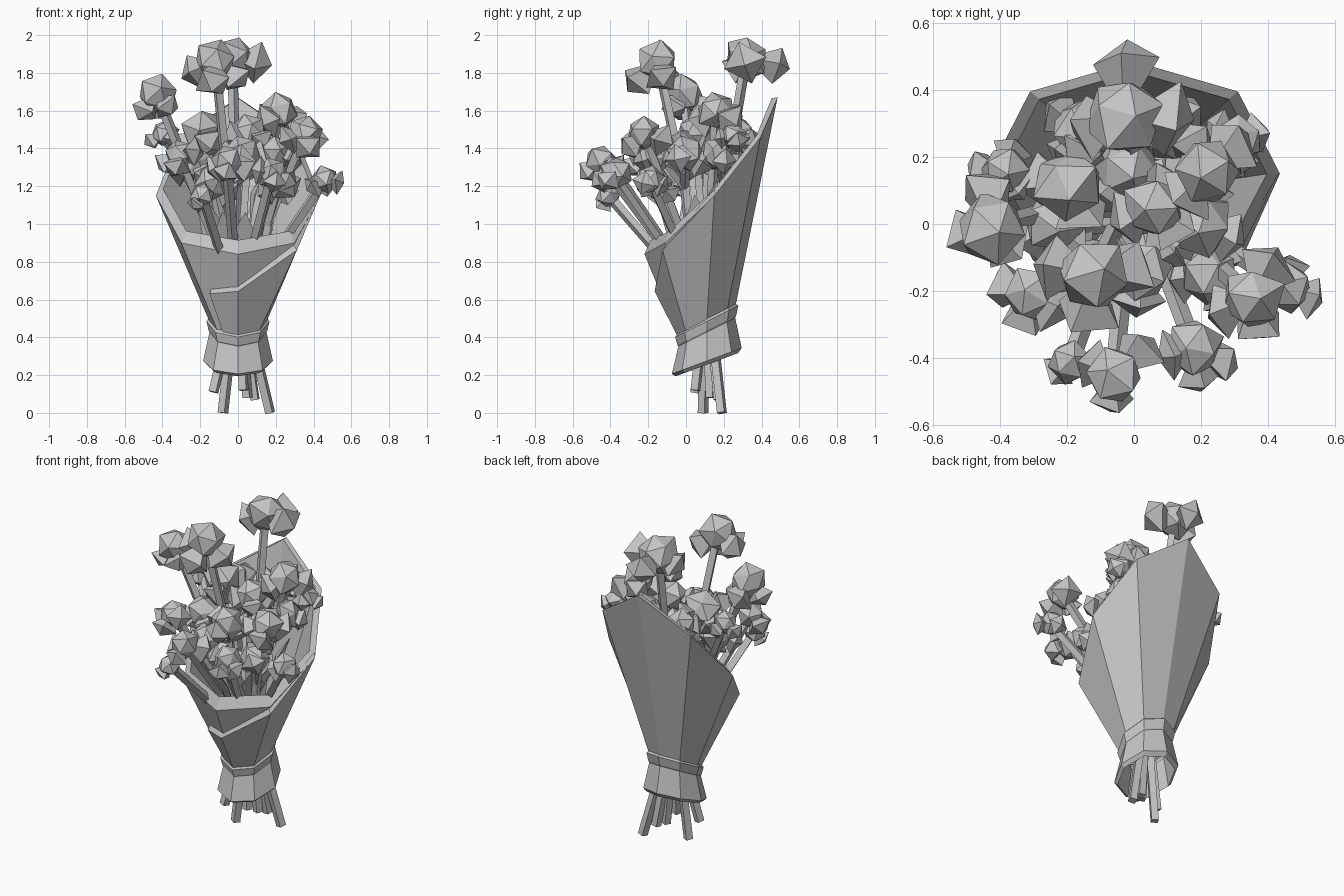
import bpy, bmesh, math, random
from mathutils import Vector

random.seed(7)
if "Cube" in bpy.data.objects:
    bpy.data.objects.remove(bpy.data.objects["Cube"])

grey = bpy.data.materials.new("plain grey")
grey.use_nodes = True
grey.diffuse_color = (0.55, 0.55, 0.55, 1)
grey.node_tree.nodes["Principled BSDF"].inputs["Base Color"].default_value = grey.diffuse_color

CY = 0.11  # depth of the bouquet axis


def finish(name, bm):
    bmesh.ops.recalc_face_normals(bm, faces=bm.faces)
    mesh = bpy.data.meshes.new(name)
    bm.to_mesh(mesh)
    bm.free()
    mesh.materials.append(grey)
    obj = bpy.data.objects.new(name, mesh)
    bpy.context.collection.objects.link(obj)


def loft(name, rows, closed=True):
    """Skin a list of equally long point rows."""
    bm = bmesh.new()
    grid = [[bm.verts.new(p) for p in row] for row in rows]
    n = len(rows[0])
    for a, b in zip(grid, grid[1:]):
        for i in range(n if closed else n - 1):
            j = (i + 1) % n
            bm.faces.new((a[i], a[j], b[j], b[i]))
    finish(name, bm)


def ring(radius, z, slope):
    """Tilted octagon, starting at the front vertex and turning to +x."""
    pts = []
    for k in range(8):
        a = k * math.pi / 4
        dy = -radius * math.cos(a)
        pts.append(Vector((radius * math.sin(a), CY + dy, z + slope * dy)))
    return pts


# Paper cone: rim given for one half, mirrored to the other
half_rim = [(0, -0.22, 0.84), (0.30, -0.11, 0.90), (0.435, 0.15, 1.15),
            (0.31, 0.395, 1.46), (0, 0.485, 1.67)]
rim = [Vector(p) for p in half_rim]
rim += [Vector((-p.x, p.y, p.z)) for p in rim[3:0:-1]]
centre = Vector((0, 0.14, 0))


def inward(p, f, rise):
    q = centre + (p - centre) * f
    q.z = p.z + rise
    return q


neck = ring(0.15, 0.48, 0.5)
lip = [inward(p, 0.91, 0.035 + 0.11 * (centre.y - p.y)) for p in rim]
loft("paper_cone", [neck, rim, lip, ring(0.13, 0.5, 0.5)])

# Paper skirt under the tie, and the tie itself
loft("paper_skirt", [ring(0.14, 0.46, 0.5), ring(0.15, 0.43, 0.5), ring(0.185, 0.275, 0.37),
                     ring(0.165, 0.255, 0.37), ring(0.13, 0.43, 0.5)])
loft("tie_band", [ring(0.145, 0.42, 0.5), ring(0.155, 0.435, 0.5),
                  ring(0.167, 0.485, 0.5), ring(0.145, 0.51, 0.5)])


# Overlapping front flap with a diagonal top edge
def on_cone(k, t):
    return neck[k].lerp(rim[k], t)


top = [on_cone(2, 1), on_cone(1, 0.93), on_cone(0, 0.56), on_cone(0, 0.53).lerp(on_cone(7, 0.44), 0.72)]
base = [neck[2], neck[1], neck[0], neck[0].lerp(neck[7], 0.72)]
top_out = [inward(p, 1.09, -0.005) for p in top]
base_out = [inward(p, 1.03, 0) for p in base]
top_in = [inward(p, 0.99, 0.035) for p in top]
for row, src in ((top_out, top), (base_out, base)):
    row[0] = src[0]
    row.append(src[-1] + Vector((-0.006, 0.01, 0)))
top_in.append(top_out[-1])
loft("front_flap", [base_out, top_out, top_in], closed=False)


# Stems: square bent rods
def stem(name, points, width):
    curve = bpy.data.curves.new(name, "CURVE")
    curve.dimensions = "3D"
    curve.bevel_depth = width
    curve.bevel_resolution = 0
    curve.use_fill_caps = True
    spline = curve.splines.new("POLY")
    spline.use_smooth = False
    spline.points.add(len(points) - 1)
    for sp, p in zip(spline.points, points):
        sp.co = (*p, 1)
    curve.materials.append(grey)
    obj = bpy.data.objects.new(name, curve)
    bpy.context.collection.objects.link(obj)


def bud(bm, offset, radius):
    """Four-sided wedge growing from the blossom centre to a blunt pointed end."""
    q = offset.to_track_quat("Z", "Y")
    reach = offset.length
    turn = random.uniform(0, math.tau)
    root = bm.verts.new((0, 0, 0))
    tip = bm.verts.new(q @ Vector((0, 0, reach)))
    rim_verts = []
    for k in range(4):
        a = turn + k * math.tau / 4
        h = reach * random.uniform(0.6, 0.78)
        rim_verts.append(bm.verts.new(q @ Vector((radius * math.cos(a), radius * math.sin(a), h))))
    for a, b in zip(rim_verts, rim_verts[1:] + rim_verts[:1]):
        bm.faces.new((root, b, a))
        bm.faces.new((tip, a, b))


# Blossom: chunky faceted core with wedge-shaped buds, placed or spread evenly
def blossom(name, c, r, bud_tips=()):
    bm = bmesh.new()
    core = bmesh.ops.create_icosphere(bm, subdivisions=1, radius=r)["verts"]
    spin = Vector((random.uniform(-1, 1), random.uniform(-1, 1), 0.6)).to_track_quat("Z", "Y")
    for v in core:
        v.co = spin @ v.co * random.uniform(0.88, 1.14)
    offsets = [Vector(t) - c for t in bud_tips]
    if not offsets:
        turn = math.atan2(c.y - CY, c.x)
        for k in range(3):
            a = turn + k * math.tau / 3 + random.uniform(-0.25, 0.25)
            d = Vector((math.cos(a), math.sin(a), random.uniform(-0.8, 0.1))).normalized()
            offsets.append(d * r * random.uniform(1.45, 1.65))
    for offset in offsets:
        bud(bm, offset, r * random.uniform(0.78, 0.95))
    for v in bm.verts:
        v.co += c
    finish(name, bm)


# Main blossoms on long stems: centre, core size, then bud tips of the outer ones
flowers = [
    (-0.03, 0.32, 1.88, 0.125, (-0.02, 0.55, 1.82), (0.18, 0.31, 1.84), (-0.18, 0.27, 1.80)),
    (-0.12, -0.15, 1.86, 0.115, (0.04, -0.12, 1.73), (-0.30, -0.12, 1.77), (-0.14, -0.31, 1.70)),
    (-0.43, -0.01, 1.69, 0.105, (-0.53, -0.04, 1.55), (-0.35, -0.09, 1.58), (-0.44, 0.15, 1.58)),
    (0.22, 0.16, 1.60, 0.105, (0.34, 0.27, 1.52), (0.13, 0.05, 1.52), (0.14, 0.30, 1.56)),
    (0.35, -0.22, 1.48, 0.10, (0.43, -0.07, 1.42), (0.22, -0.28, 1.43), (0.38, -0.34, 1.37)),
    (0.46, -0.19, 1.23, 0.075),
    (0.18, -0.37, 1.27, 0.085, (0.31, -0.43, 1.21), (0.07, -0.40, 1.29), (0.20, -0.50, 1.20)),
    (-0.06, -0.45, 1.33, 0.09, (0.06, -0.34, 1.28), (-0.07, -0.56, 1.24), (-0.16, -0.40, 1.27)),
    (-0.19, -0.41, 1.15, 0.065, (-0.24, -0.45, 1.08)),
    (-0.31, -0.21, 1.37, 0.085, (-0.42, -0.17, 1.29), (-0.20, -0.28, 1.39), (-0.33, -0.31, 1.26)),
    (-0.19, 0.12, 1.49, 0.11), (0.06, 0.05, 1.49, 0.10)]
# Filler blossoms branching off the nearest long stem
fillers = [
    (-0.39, 0.16, 1.48, 0.075), (0.02, -0.14, 1.37, 0.095), (0.20, 0.00, 1.37, 0.10),
    (0.22, -0.15, 1.21, 0.09), (-0.13, -0.12, 1.22, 0.095), (0.22, 0.17, 1.37, 0.09),
    (-0.16, 0.28, 1.45, 0.09), (0.10, 0.27, 1.48, 0.09), (-0.24, 0.00, 1.32, 0.095),
    (-0.02, 0.16, 1.36, 0.10), (0.31, 0.25, 1.47, 0.07)]

mids = []
for i, (x, y, z, r, *tips) in enumerate(flowers):
    blossom(f"blossom_{i + 1}", Vector((x, y, z)), r, tips)
    waist = Vector((0.15 * x, CY + 0.15 * (y - CY), 0.45))
    mid = Vector((x * 0.45, CY + (y - CY) * 0.45, 0.45 + (z - 0.45) * 0.53))
    mids.append(mid)
    stem(f"stem_{i + 1}", [waist, mid, (x, y, z)], 0.027)
for i, (x, y, z, r) in enumerate(fillers):
    target = Vector((x, y, z))
    blossom(f"filler_blossom_{i + 1}", target, r)
    stem(f"side_stem_{i + 1}", [min(mids, key=lambda m: (m - target).length), target], 0.025)

# Cut stem ends below the skirt
feet = [(-0.08, 0.09, 0), (0.17, 0.19, 0), (-0.13, 0.05, 0.11), (0.05, 0.13, 0.08),
        (0.09, 0.17, 0.07), (0.03, 0.05, 0.12)]
for i, (x, y, z) in enumerate(feet):
    stem(f"stem_foot_{i + 1}", [(x, y, z), (x * 0.3, CY + (y - CY) * 0.3, 0.5)], 0.029)


# Leaves: folded diamonds filling the mouth of the cone
def leaf(name, angle, spread, z):
    out = Vector((math.sin(angle), -math.cos(angle), 0))
    side = Vector((math.cos(angle), math.sin(angle), 0)) * 0.07
    root = Vector((0, CY, z - 0.32)) + out * spread * 0.4
    tip = Vector((0, CY, z)) + out * spread
    mid = root.lerp(tip, 0.6)
    bm = bmesh.new()
    a, b, c, d, e = [bm.verts.new(p) for p in
                     (root, mid + side, tip, mid - side, mid - out * 0.03)]
    for f in ((a, b, e), (b, c, e), (c, d, e), (d, a, e), (a, d, c, b)):
        bm.faces.new(f)
    finish(name, bm)


for i in range(12):
    a = i * math.tau / 12 + 0.2
    leaf(f"leaf_{i + 1}", a, 0.2 + 0.06 * (i % 2), 1.2 - 0.14 * math.cos(a))
